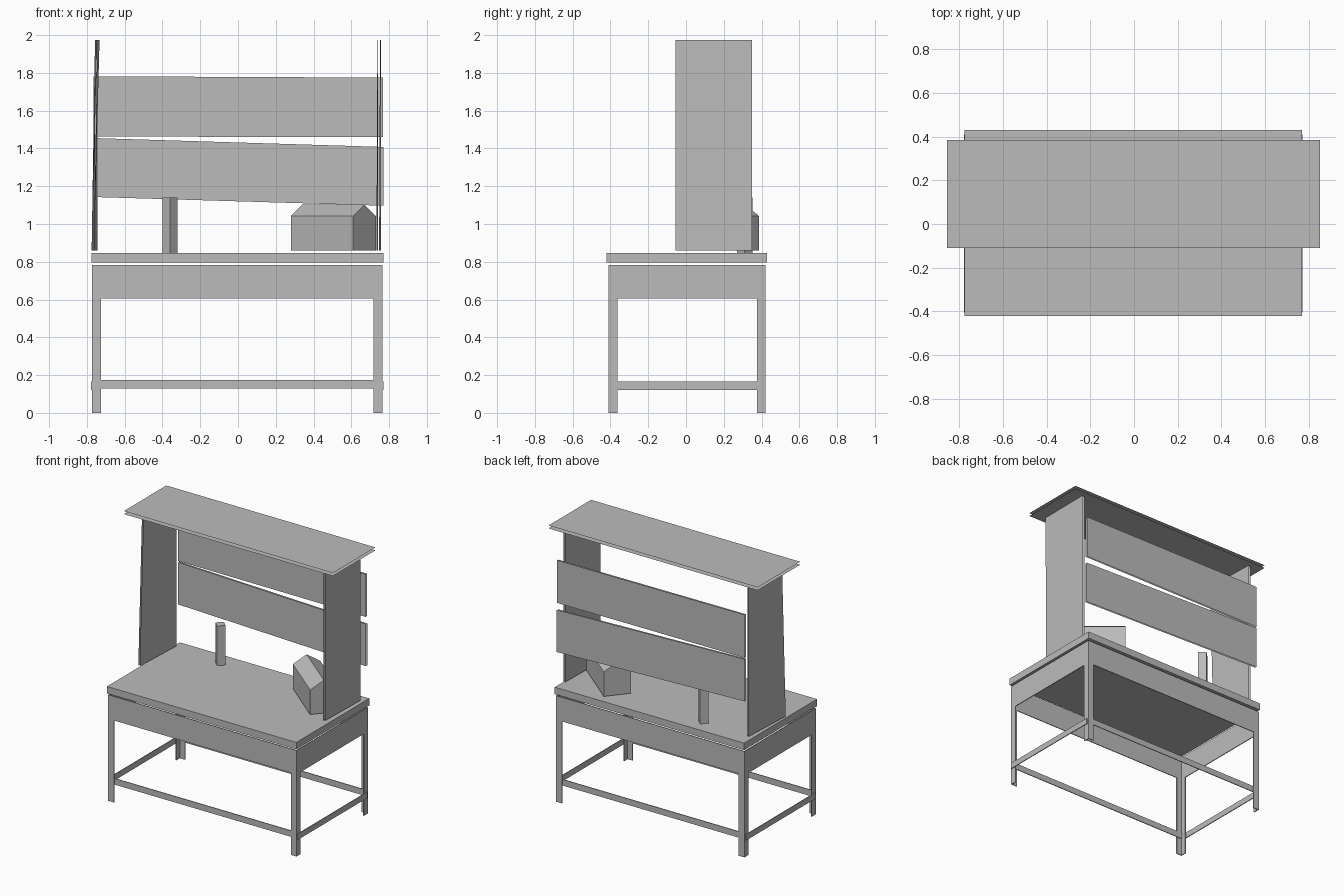
import bpy
import bmesh
from math import radians
from mathutils import Vector

cube = bpy.data.objects.get("Cube")
if cube:
    bpy.data.objects.remove(cube, do_unlink=True)

grey = bpy.data.materials.new("plain_grey")
grey.use_nodes = True
GREY = (0.5, 0.5, 0.5, 1)
grey.diffuse_color = GREY
grey.node_tree.nodes["Principled BSDF"].inputs["Base Color"].default_value = GREY


def finish(name, bm):
    mesh = bpy.data.meshes.new(name)
    bm.to_mesh(mesh)
    bm.free()
    mesh.materials.append(grey)
    obj = bpy.data.objects.new(name, mesh)
    bpy.context.collection.objects.link(obj)
    return obj


def add_box(bm, low, high):
    """Axis-aligned box between two corners."""
    low, high = Vector(low), Vector(high)
    verts = bmesh.ops.create_cube(bm, size=1)["verts"]
    bmesh.ops.scale(bm, vec=high - low, verts=verts)
    bmesh.ops.translate(bm, vec=(low + high) / 2, verts=verts)


def box(name, low, high):
    bm = bmesh.new()
    add_box(bm, low, high)
    return finish(name, bm)


def double_sheet(name, corners, offset):
    """Two parallel skins, open along the edges, facing outward."""
    bm = bmesh.new()
    for shift, side in ((Vector(), -1), (Vector(offset), 1)):
        face = bm.faces.new([bm.verts.new(Vector(c) + shift) for c in corners])
        face.normal_update()
        if face.normal.dot(Vector(offset)) * side < 0:
            face.normal_flip()
    return finish(name, bm)


def prism(name, section, along):
    """Closed solid: a planar section pushed along a vector."""
    bm = bmesh.new()
    face = bm.faces.new([bm.verts.new(p) for p in section])
    new = bmesh.ops.extrude_face_region(bm, geom=[face], use_keep_orig=True)["geom"]
    bmesh.ops.translate(bm, vec=along,
                        verts=[g for g in new if isinstance(g, bmesh.types.BMVert)])
    bmesh.ops.recalc_face_normals(bm, faces=bm.faces)
    return finish(name, bm)


LEFT, RIGHT, FRONT, BACK = 0.765, -0.772, -0.41, 0.422
THIN, LEG, APRON_LOW, APRON_TOP = 0.006, 0.047, 0.605, 0.782

# Worktop
box("worktop", (-0.775, -0.42, 0.795), (0.77, 0.43, 0.847))

# Apron plates and angle-section legs
for name, y in (("front", FRONT), ("back", BACK - THIN)):
    box(name + "_apron", (RIGHT, y, APRON_LOW), (LEFT, y + THIN, APRON_TOP))
for name, x in (("right", RIGHT), ("left", LEFT - THIN)):
    box(name + "_apron", (x, FRONT + THIN, APRON_LOW), (x + THIN, BACK - THIN, APRON_TOP))

for xname, x, sx in (("right", RIGHT, 1), ("left", LEFT, -1)):
    for yname, y, sy in (("front", FRONT, 1), ("back", BACK, -1)):
        bm = bmesh.new()
        for dx, dy, start in ((LEG, THIN, 0), (THIN, LEG, THIN)):
            xs = sorted((x, x + sx * dx))
            ys = sorted((y + sy * start, y + sy * dy))
            add_box(bm, (xs[0], ys[0], 0), (xs[1], ys[1], APRON_LOW))
        finish(f"{yname}_{xname}_leg", bm)

# Stretchers near the floor
for name, y in (("front", FRONT + THIN), ("back", BACK - 2 * THIN)):
    box(name + "_stretcher", (RIGHT + THIN, y, 0.13), (LEFT - THIN, y + THIN, 0.175))
for name, x in (("right", RIGHT - THIN), ("left", LEFT)):
    box(name + "_stretcher", (x, -0.405, 0.122), (x + THIN, 0.41, 0.165))

# Side panels, their front edges leaning slightly inward or outward
double_sheet("right_panel",
             [(-0.775, -0.055, 0.86), (-0.757, 0.35, 0.86),
              (-0.757, 0.35, 1.975), (-0.745, -0.055, 1.975)], (0.012, 0, 0))
double_sheet("left_panel",
             [(0.733, -0.055, 0.86), (0.742, 0.35, 0.86),
              (0.742, 0.35, 1.975), (0.738, -0.055, 1.975)], (0.014, 0, 0))

# Roof shelf
double_sheet("roof_shelf",
             [(-0.855, -0.11, 1.978), (0.852, -0.11, 1.978),
              (0.852, 0.385, 1.978), (-0.855, 0.385, 1.978)], (0, 0, 0.022))

# Back boards, the lower one sagging to one side
double_sheet("upper_back_board",
             [(-0.765, 0.395, 1.463), (0.767, 0.395, 1.46),
              (0.767, 0.395, 1.775), (-0.765, 0.395, 1.782)], (0, 0.012, 0))
double_sheet("lower_back_board",
             [(-0.765, 0.395, 1.143), (0.77, 0.395, 1.097),
              (0.77, 0.395, 1.408), (-0.765, 0.395, 1.455)], (0, 0.012, 0))

# Small post standing diagonally on the worktop
post = box("post", (-0.029, -0.029, 0), (0.029, 0.029, 0.293))
post.location = (-0.36, 0.31, 0.847)
post.rotation_euler.z = radians(45)

# Gabled box set at an angle
near, across = Vector((0.61, -0.03, 0.86)), Vector((0.12, 0.147, 0))
wall, ridge = Vector((0, 0, 0.182)), Vector((0, 0, 0.242))
prism("gabled_box",
      [near, near + across, near + across + wall, near + across / 2 + ridge, near + wall],
      Vector((-0.33, 0.27, 0)))
